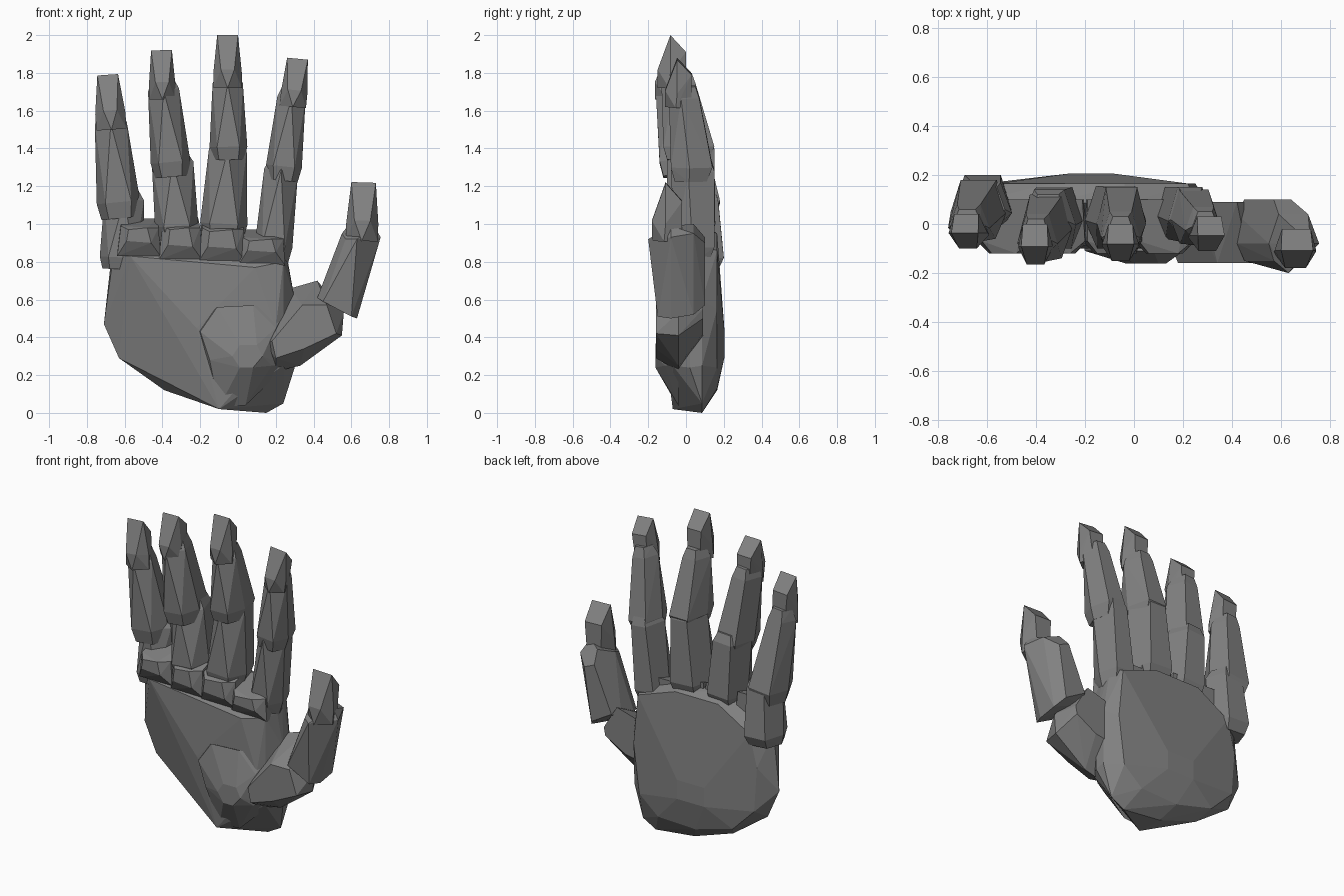
import bpy, bmesh, math
from mathutils import Vector

grey = bpy.data.materials.new("dark_grey")
grey.diffuse_color = (.22, .22, .22, 1)


def hull(name, pts):
    """Flat-faced solid wrapped around a few corner points."""
    bm = bmesh.new()
    for p in pts:
        bm.verts.new(p)
    res = bmesh.ops.convex_hull(bm, input=bm.verts[:])
    junk = set(res["geom_interior"] + res["geom_unused"])
    bmesh.ops.delete(bm, geom=[g for g in junk if isinstance(g, bmesh.types.BMVert)], context='VERTS')
    bmesh.ops.dissolve_limit(bm, angle_limit=math.radians(3), verts=bm.verts[:], edges=bm.edges[:])
    bmesh.ops.recalc_face_normals(bm, faces=bm.faces[:])
    me = bpy.data.meshes.new(name)
    bm.to_mesh(me)
    bm.free()
    me.materials.append(grey)
    ob = bpy.data.objects.new(name, me)
    bpy.context.collection.objects.link(ob)
    return ob


def layers(name, *rows):
    """Hull from (y, [(x, z), ...]) outlines."""
    return hull(name, [(x, y, z) for y, row in rows for x, z in row])


# Unit cross-sections: across the finger (-.5...5), front to back (0..1)
HEX = [(-.3, 0), (.3, 0), (.5, .45), (.32, 1), (-.32, 1), (-.5, .45)]
PENT = [(0, 0), (.5, .4), (.28, 1), (-.28, 1), (-.5, .4)]


def ring(p0, p1, t, w, yf, yb, section):
    a, b = Vector(p0), Vector(p1)
    d = (b - a).normalized()
    c = a.lerp(b, t)
    return [(c.x + d.y * u * w, yf + v * (yb - yf), c.y - d.x * u * w) for u, v in section]


def bone(name, p0, w0, y0, p1, w1, y1):
    """Faceted finger segment: hexagonal at the root, five-sided at the top."""
    root = ring(p0, p1, 0, w0 * .85, y0[0] + .02, y0[1] - .03, HEX)
    flare = ring(p0, p1, .15, w0, y0[0], y0[1], HEX)
    top = ring(p0, p1, .88, w1, y1[0], y1[1], PENT)
    cap = ring(p0, p1, 1, w1 * .7, y1[0] + .04, y1[1] - .02, PENT)
    return hull(name, root + flare + top + cap)


def tip(name, p0, w0, p1, w1, yf, yb):
    """Wedge-shaped fingertip with a sloped front facet."""
    f = lambda t, w, v: ring(p0, p1, t, w, yf, yb, [(-.5, v), (.5, v)])
    pts = ring(p0, p1, 0, w0, yf, yb, PENT) + f(.35, w1 * .65, 0)
    pts += f(.3, w0, .45) + f(1, w1, .45) + f(.68, w1 * .9, 1)
    return hull(name, pts)


# Palm: front facets falling away to the little-finger side, widest outline, domed back
layers("palm",
       (-.10, [(-.22, .45), (.09, .77), (.20, .45), (.10, .25)]),
       (-.07, [(-.57, .83), (-.24, .82), (.24, .80), (-.10, .02), (.24, .25)]),
       (.02, [(.30, .24), (.30, .60), (.26, .80), (-.66, .83)]),
       (.085, [(.15, 0), (.24, .05), (-.12, .03), (-.39, .12), (-.71, .47), (-.63, .29),
               (.30, .25), (.30, .60), (.25, .88), (-.67, .83), (-.33, 1.0), (-.02, .98)]),
       (.165, [(-.56, .82), (-.34, .95), (-.04, .95), (.22, .86), (.25, .55), (.21, .24),
               (.08, .13), (-.18, .12), (-.44, .19), (-.59, .34), (-.61, .62)]),
       (.205, [(-.27, .30), (-.08, .30), (-.27, .42), (-.08, .42)]))

# Rounded mound at the root of the thumb
layers("thumb_mound",
       (-.04, [(-.22, .45), (-.10, .03), (.04, .04), (.26, .25), (.25, .55)]),
       (-.11, [(-.20, .43), (-.11, .56), (.08, .57), (.20, .45), (.18, .25), (.02, .17), (-.15, .28)]),
       (-.162, [(-.03, .30), (.01, .36), (.10, .36), (.13, .30), (.08, .24), (.01, .24)]))

# Pads below the fingers
for i, (x0, x1, z0, z1) in enumerate([(-.64, -.41, .83, 1.03), (-.42, -.19, .81, 1.03),
                                      (-.21, .04, .80, 1.02), (.0, .25, .78, .97)]):
    layers(f"finger_pad_{i + 1}",
           (-.12, [(x0 + .05, z0 + .08), (x1 - .05, z0 + .07), (x1 - .07, z1 - .05), (x0 + .06, z1 - .06)]),
           (-.07, [(x0, z0), (x1, z0), (x1 - .01, z1 - .05), (x0 + .02, z1 - .04)]),
           (.10, [(x0, z0), (x1, z0), (x1 - .02, z1), (x0 + .02, z1)]))

# Fingers: lower and middle bone as (root, width, depth, top, width, depth), then tip
fingers = {
    "little": [((-.62, .76), .23, (-.03, .20), (-.60, 1.18), .21, (-.04, .17)),
               ((-.625, 1.03), .23, (-.06, .18), (-.68, 1.60), .17, (-.08, .08)),
               ((-.67, 1.50), .16, (-.69, 1.79), .11, -.10, .04)],
    "ring": [((-.32, .92), .23, (-.10, .15), (-.35, 1.38), .22, (-.10, .14)),
             ((-.35, 1.25), .21, (-.14, .12), (-.40, 1.77), .165, (-.16, .04)),
             ((-.40, 1.66), .14, (-.405, 1.92), .11, -.165, .0)],
    "middle": [((-.08, .92), .25, (-.10, .155), (-.05, 1.46), .20, (-.10, .15)),
               ((-.05, 1.34), .20, (-.12, .15), (-.055, 1.80), .16, (-.13, .05)),
               ((-.055, 1.72), .15, (-.055, 2.0), .11, -.15, .0)],
    "index": [((.18, .80), .20, (-.06, .15), (.235, 1.35), .18, (-.08, .15)),
              ((.235, 1.23), .19, (-.08, .14), (.29, 1.73), .15, (-.09, .07)),
              ((.29, 1.62), .14, (.315, 1.875), .11, -.11, .03)],
}
for name, (lower, mid, end) in fingers.items():
    bone(name + "_finger_lower", *lower)
    bone(name + "_finger_middle", *mid)
    tip(name + "_finger_tip", *end)

# Thumb, its middle bone twisted so the back edge leans inward
layers("thumb_base",
       (-.16, [(.18, .38), (.20, .29), (.35, .34), (.52, .42), (.47, .57), (.34, .57)]),
       (-.04, [(.13, .37), (.20, .22), (.33, .25), (.55, .41), (.56, .53), (.46, .60), (.33, .62)]),
       (.09, [(.24, .40), (.36, .42), (.50, .50), (.51, .55), (.42, .70), (.28, .66), (.22, .60)]))
layers("thumb_middle",
       (-.20, [(.63, .92)]),
       (-.15, [(.45, .59), (.60, .51), (.57, .92)]),
       (-.08, [(.42, .61), (.63, .50), (.755, .93), (.55, .95), (.72, .99)]),
       (.04, [(.42, .61), (.63, .52), (.71, .95), (.59, 1.0)]),
       (.10, [(.45, .65), (.59, .57), (.64, .90), (.57, .93)]))
tip("thumb_tip", (.655, .91), .17, (.665, 1.22), .13, -.18, -.02)
